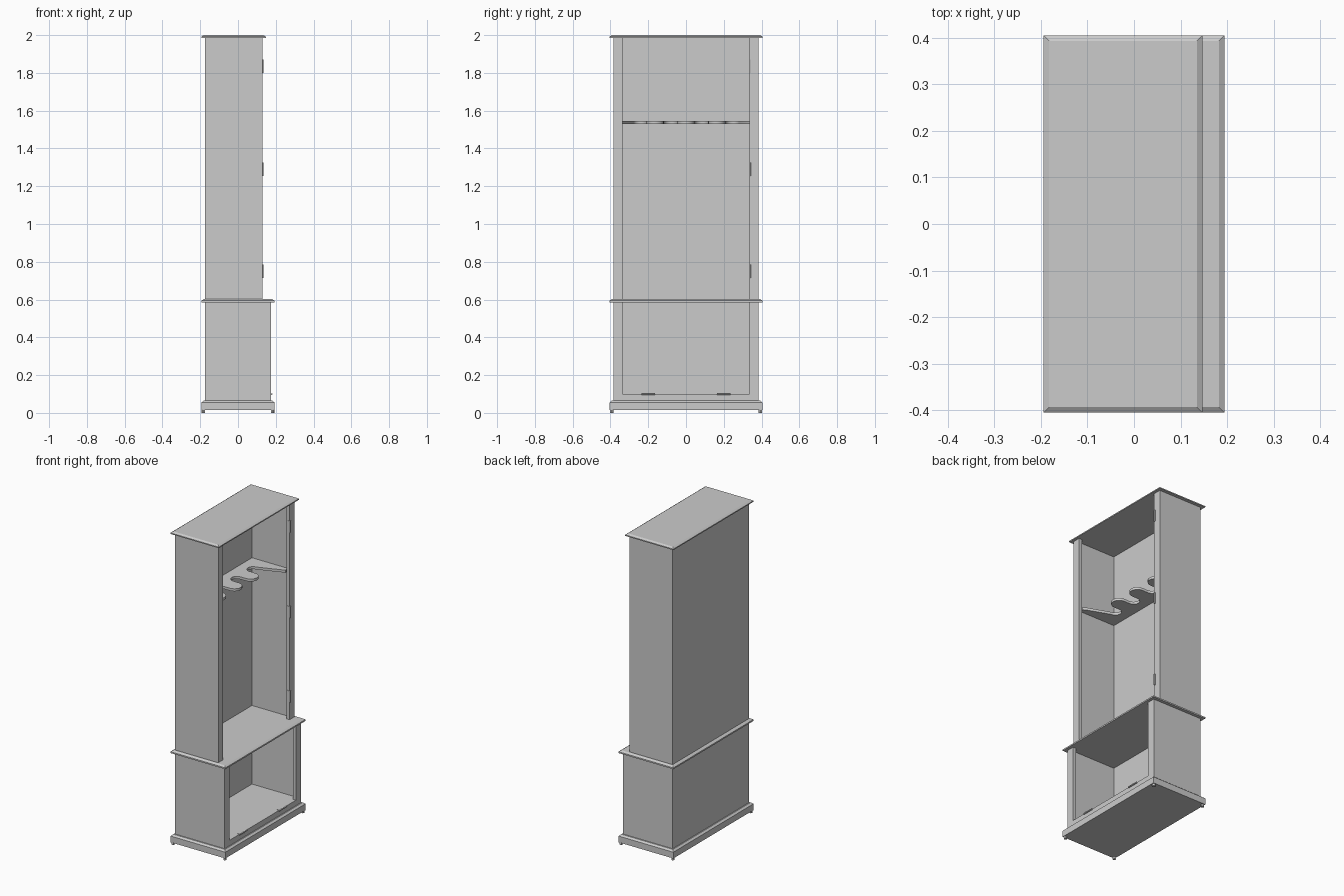
import bpy, bmesh
from math import pi, cos, sin
from mathutils import Matrix

default = bpy.data.objects.get("Cube")
if default:
    bpy.data.objects.remove(default)

GREY = (0.6, 0.6, 0.6, 1)
grey = bpy.data.materials.new("plain grey")
grey.use_nodes = True
grey.diffuse_color = GREY
grey.node_tree.nodes["Principled BSDF"].inputs["Base Color"].default_value = GREY

BACK, SIDE, SKIN = -0.175, 0.385, 0.015   # carcass back, half width, panel thickness
POST, STILE = 0.335, 0.02                 # half opening, front frame depth


def finish(name, bm):
    bmesh.ops.recalc_face_normals(bm, faces=bm.faces)
    mesh = bpy.data.meshes.new(name)
    bm.to_mesh(mesh)
    bm.free()
    mesh.materials.append(grey)
    obj = bpy.data.objects.new(name, mesh)
    bpy.context.collection.objects.link(obj)
    return obj


def box(name, x0, x1, y0, y1, z0, z1):
    bm = bmesh.new()
    size = Matrix.Diagonal((x1 - x0, y1 - y0, z1 - z0, 1))
    mid = Matrix.Translation(((x0 + x1) / 2, (y0 + y1) / 2, (z0 + z1) / 2))
    bmesh.ops.create_cube(bm, size=1, matrix=mid @ size)
    return finish(name, bm)


def slab(name, x1, z0, z1, drop):
    """Board with a chamfer around its upper edge."""
    bm = bmesh.new()
    rings = []
    for z, inset in ((z0, 0), (z1 - drop, 0), (z1, 0.012)):
        xa, xb, y = -0.194 + inset, x1 - inset, 0.405 - inset
        rings.append([bm.verts.new(p) for p in
                      ((xa, -y, z), (xb, -y, z), (xb, y, z), (xa, y, z))])
    for low, high in zip(rings, rings[1:]):
        for i in range(4):
            j = (i + 1) % 4
            bm.faces.new((low[i], low[j], high[j], high[i]))
    bm.faces.new(rings[0])
    bm.faces.new(rings[-1])
    return finish(name, bm)


def rod(name, centre, axis, radius, length, sides=12):
    bm = bmesh.new()
    turn = Matrix.Rotation(pi / 2, 4, 'X') if axis == 'Y' else Matrix()
    bmesh.ops.create_cone(bm, cap_ends=True, segments=sides, radius1=radius,
                          radius2=radius, depth=length,
                          matrix=Matrix.Translation(centre) @ turn)
    return finish(name, bm)


def carcass(label, front, z0, z1):
    """Open-fronted case: back, two sides and two front stiles."""
    box(label + "_back_panel", BACK, BACK + SKIN, -SIDE, SIDE, z0, z1)
    for s, hand in ((1, "left"), (-1, "right")):
        ya, yb = sorted((s * SIDE, s * (SIDE - SKIN)))
        box(f"{label}_{hand}_side", BACK + SKIN, front - STILE, ya, yb, z0, z1)
        ya, yb = sorted((s * SIDE, s * POST))
        box(f"{label}_{hand}_stile", front - STILE, front, ya, yb, z0, z1)


# Cases and moulded boards
carcass("upper", 0.13, 0.6, 1.985)
carcass("lower", 0.175, 0.065, 0.585)
slab("top_board", 0.147, 1.985, 2.0, 0.008)
slab("waist_board", 0.194, 0.585, 0.602, 0.008)
slab("plinth", 0.194, 0.015, 0.065, 0.01)
box("lower_rail", 0.155, 0.175, -POST, POST, 0.065, 0.1)
box("lower_floor", BACK + SKIN, 0.155, -SIDE + SKIN, SIDE - SKIN, 0.065, 0.1)

# Feet
for x in (-0.183, 0.183):
    for y in (-0.394, 0.394):
        rod("foot", (x, y, 0.0085), 'Z', 0.009, 0.017)

# Notched rack: rounded notches between rounded prongs
PITCH, NOTCH, STEPS = 0.163, 0.036, 10
LOBE = PITCH / 2 - NOTCH
wall = SIDE - SKIN


def arc(cx, cy, r, way):
    """Half circle running towards +y, bulging to +x or -x."""
    return [(cx + way * r * sin(pi * i / STEPS), cy - r * cos(pi * i / STEPS))
            for i in range(STEPS + 1)]


outline = [(BACK + SKIN, -wall), (0.09, -wall), (0.1, -0.36), (0.095, -0.345), (0.08, -0.335)]
for k in range(4):
    y = (k - 1.5) * PITCH
    outline += arc(-0.065, y, NOTCH, -1)
    if k < 3:
        outline += arc(-0.025, y + PITCH / 2, LOBE, 1)
outline += [(0.08, 0.335), (0.095, 0.345), (0.1, 0.36), (0.09, wall), (BACK + SKIN, wall)]
bm = bmesh.new()
base = bm.faces.new([bm.verts.new((x, y, 1.53)) for x, y in outline])
grown = bmesh.ops.extrude_face_region(bm, geom=[base])
bmesh.ops.translate(bm, vec=(0, 0, 0.016),
                    verts=[v for v in grown["geom"] if isinstance(v, bmesh.types.BMVert)])
finish("notched_rack", bm)

# Hinges: a knuckle with a thin leaf
for z in (0.75, 1.29, 1.835):
    rod("upper_hinge_knuckle", (0.131, 0.34, z), 'Z', 0.005, 0.072)
    box("upper_hinge_leaf", 0.112, 0.131, 0.333, 0.336, z - 0.036, z + 0.036)
for y in (-0.2, 0.2):
    rod("lower_hinge_knuckle", (0.177, y, 0.099), 'Y', 0.005, 0.072)
    box("lower_hinge_leaf", 0.157, 0.177, y - 0.036, y + 0.036, 0.099, 0.102)

# Smooth the round parts, keeping crisp edges
for obj in bpy.context.collection.objects:
    obj.select_set(obj.type == 'MESH' and
                   any(w in obj.name for w in ("knuckle", "foot", "rack")))
    if obj.select_get():
        bpy.context.view_layer.objects.active = obj
bpy.ops.object.shade_smooth_by_angle()
